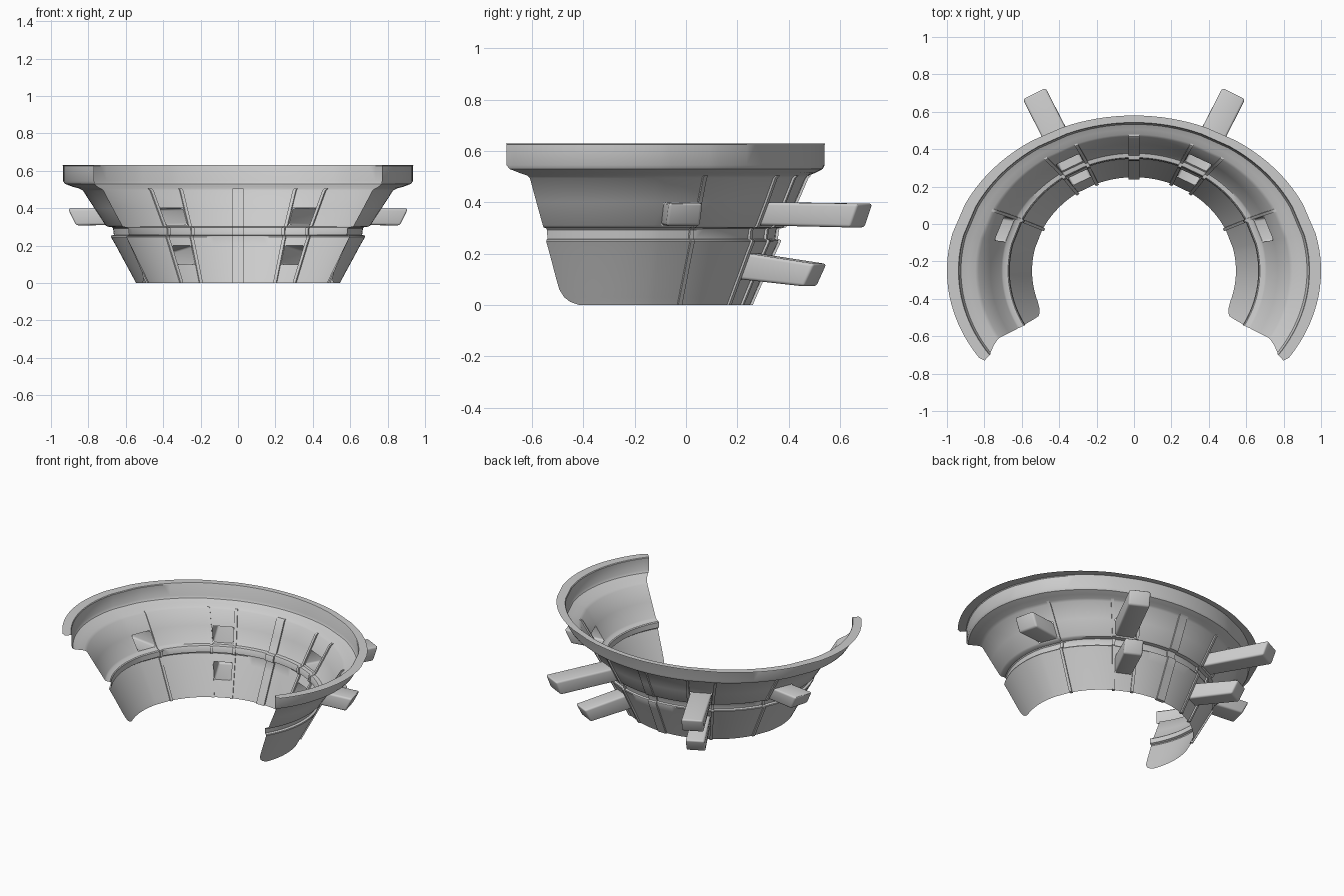
import bpy, bmesh
from math import sin, cos, radians
from mathutils import Vector

if "Cube" in bpy.data.objects:
    bpy.data.objects.remove(bpy.data.objects["Cube"])

CY = -0.25  # shared centre of all the elliptical rings

# Profile rows: z, x radius, y radius, how far past the widest point the ring ends (degrees)
ROWS = [
    (0.0, 0.545, 0.50, 19.5), (0.012, 0.551, 0.505, 23.5), (0.03, 0.561, 0.513, 26),
    (0.06, 0.577, 0.526, 27.6), (0.10, 0.599, 0.544, 28), (0.20, 0.653, 0.588, 28.6),
    (0.247, 0.68, 0.61, 28.9), (0.253, 0.678, 0.609, 28.9), (0.258, 0.664, 0.598, 29),
    (0.292, 0.668, 0.602, 29), (0.298, 0.674, 0.606, 29), (0.302, 0.70, 0.628, 29),
    (0.31, 0.709, 0.635, 29), (0.40, 0.768, 0.676, 29.5), (0.495, 0.830, 0.717, 30),
    (0.505, 0.848, 0.729, 30.5), (0.515, 0.885, 0.755, 32), (0.53, 0.925, 0.783, 34),
    (0.545, 0.935, 0.79, 34.7), (0.625, 0.935, 0.79, 34.7), (0.63, 0.939, 0.793, 34.7),
    (0.63, 0.985, 0.82, 35.8), (0.63, 1.0, 0.83, 34.2),
]
SIDE, DIAG = (14, 25.5), (57, 67.5)      # angular spans of the duct openings
LOW, HIGH = (0.10, 0.20), (0.31, 0.40)   # height spans of the duct openings
WINDOWS = [(SIDE, HIGH), (DIAG, HIGH), (DIAG, LOW)]


def point(deg, rx, ry, z):
    a = radians(deg)
    return Vector((rx * cos(a), CY + ry * sin(a), z))


def wall(deg, z):
    """Point on the bowl wall at an angle and a height."""
    for (z0, a0, b0, _), (z1, a1, b1, _) in zip(ROWS, ROWS[1:]):
        if z0 <= z <= z1:
            f = (z - z0) / (z1 - z0)
            return point(deg, a0 + (a1 - a0) * f, b0 + (b1 - b0) * f, z)


def finish(bm, name, angle=35):
    bmesh.ops.recalc_face_normals(bm, faces=bm.faces[:])
    me = bpy.data.meshes.new(name)
    bm.to_mesh(me)
    bm.free()
    ob = bpy.data.objects.new(name, me)
    bpy.context.collection.objects.link(ob)
    bpy.ops.object.select_all(action='DESELECT')
    ob.select_set(True)
    bpy.context.view_layer.objects.active = ob
    bpy.ops.object.shade_smooth_by_angle(angle=radians(angle))
    return ob


# Bowl shell: open C-shaped sheet with the duct openings left out
def build_shell():
    half = [-15 - 2.5 * k for k in range(8, 0, -1)]
    knots = [-15, 14, 25.5, 57, 67.5, 90]
    for a, b in zip(knots, knots[1:]):
        n = 1 if (a, b) in (SIDE, DIAG) else max(1, round((b - a) / 3))
        half += [a + (b - a) * k / n for k in range(n)]
    cols = half + [90] + [180 - t for t in reversed(half)]

    def fit(t, end):
        if t > 90:
            return 180 - fit(180 - t, end)
        return t if t >= -15 else -15 - (-15 - t) / 20 * (end - 15)

    bm = bmesh.new()
    grid = [[bm.verts.new(point(fit(t, e), rx, ry, z)) for t in cols]
            for z, rx, ry, e in ROWS]
    for i in range(len(ROWS) - 1):
        zm = (ROWS[i][0] + ROWS[i + 1][0]) / 2
        for j in range(len(cols) - 1):
            tm = (cols[j] + cols[j + 1]) / 2
            tm = 180 - tm if tm > 90 else tm
            if any(a < tm < b and l < zm < h for (a, b), (l, h) in WINDOWS):
                continue
            bm.faces.new((grid[i][j], grid[i][j + 1], grid[i + 1][j + 1], grid[i + 1][j]))
    finish(bm, "bowl_shell")


# Duct: hollow tapered box from a wall opening to a slanted closed end
def build_duct(name, span, heights, end, direction, half_w, top, bottom, rake):
    d = Vector((*direction, 0)).normalized()
    side = Vector((d.y, -d.x, 0))
    for mirror, label in ((1, "right"), (-1, "left")):
        base = [wall(span[0], heights[0]), wall(span[1], heights[0]),
                wall(span[1], heights[1]), wall(span[0], heights[1])]
        tip = Vector((*end, 0))
        far = [tip + side * s * half_w - d * r + Vector((0, 0, z))
               for s, r, z in ((1, rake, bottom), (-1, rake, bottom), (-1, 0, top), (1, 0, top))]
        bm = bmesh.new()
        a, b = ([bm.verts.new((p.x * mirror, p.y, p.z)) for p in ring] for ring in (base, far))
        for i in range(4):
            k = (i + 1) % 4
            bm.faces.new((a[i], a[k], b[k], b[i]))
        bm.faces.new(b)
        edges = [e for e in bm.edges if not e.is_boundary]
        bmesh.ops.bevel(bm, geom=edges, offset=0.012, segments=3, profile=0.5, affect='EDGES')
        finish(bm, f"{name}_{label}", 40)


# Rib: thin raised strip following the wall profile from bottom to ledge
def build_rib(name, deg, half_w, depth):
    rows = [r for r in ROWS if r[0] < 0.51]
    bm = bmesh.new()
    rings = []
    for z, rx, ry, _ in rows:
        w = half_w / rx * 57.3
        rings.append([bm.verts.new(point(deg + s * w, rx + o * depth, ry + o * depth, z))
                      for s, o in ((-1, -1), (1, -1), (1, 1), (-1, 1))])
    for a, b in zip(rings, rings[1:]):
        for i in range(4):
            k = (i + 1) % 4
            bm.faces.new((a[i], a[k], b[k], b[i]))
    bm.faces.new(rings[0])
    bm.faces.new(rings[-1])
    finish(bm, name)


build_shell()
build_duct("upper_duct", DIAG, HIGH, (0.535, 0.70), (0.447, 0.894), 0.068, 0.395, 0.302, 0.035)
build_duct("lower_duct", DIAG, LOW, (0.435, 0.525), (0.447, 0.894), 0.060, 0.16, 0.072, 0.045)
build_duct("side_duct", SIDE, HIGH, (0.895, 0.0), (0.96, 0.25), 0.068, 0.398, 0.308, 0.045)
build_rib("centre_rib", 90, 0.030, 0.011)
for angle, label in ((26.5, "side"), (56, "outer"), (68.5, "inner")):
    build_rib(f"{label}_rib_right", angle, 0.009, 0.010)
    build_rib(f"{label}_rib_left", 180 - angle, 0.009, 0.010)
